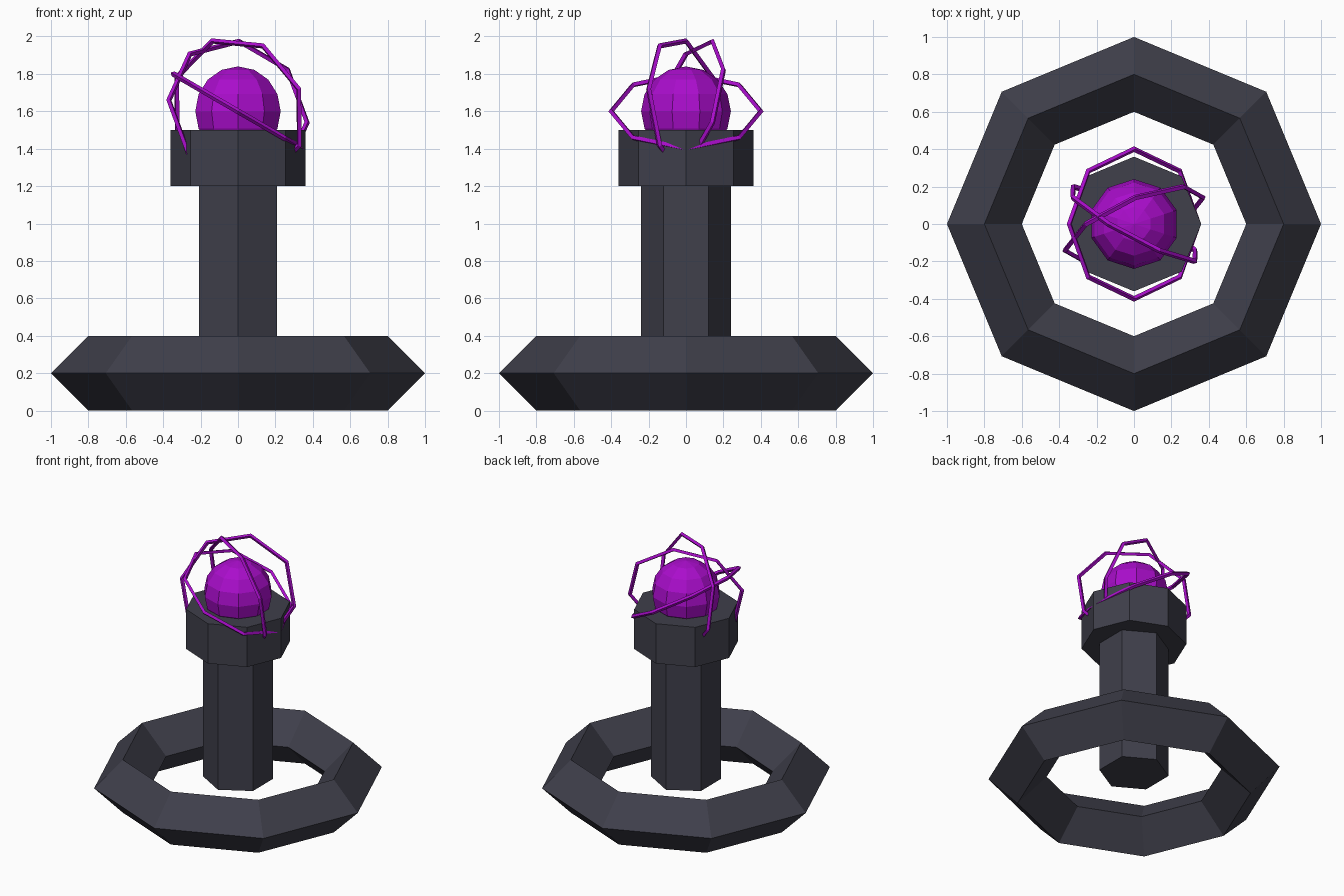
import bpy
from math import radians

if "Cube" in bpy.data.objects:
    bpy.data.objects.remove(bpy.data.objects["Cube"])


def material(name, color):
    m = bpy.data.materials.new(name)
    m.diffuse_color = color
    m.use_nodes = True
    m.node_tree.nodes["Principled BSDF"].inputs["Base Color"].default_value = m.diffuse_color
    return m


stone = material("dark_stone", (0.05, 0.05, 0.07, 1))
glow = material("purple_glow", (0.4, 0.004, 0.6, 1))


def finish(name, mat):
    ob = bpy.context.object
    ob.name = name
    ob.data.materials.append(mat)


def prism(name, sides, radius, z0, z1):
    bpy.ops.mesh.primitive_cylinder_add(vertices=sides, radius=radius, depth=z1 - z0,
                                        location=(0, 0, (z0 + z1) / 2))
    finish(name, stone)


def ring(name, mat, major, minor, z, rotation=(0, 0, 0)):
    bpy.ops.mesh.primitive_torus_add(major_segments=8, minor_segments=4,
                                     major_radius=major, minor_radius=minor,
                                     location=(0, 0, z), rotation=rotation)
    finish(name, mat)


# Floating base ring, hexagonal column and octagonal cap
ring("base_ring", stone, 0.8, 0.2, 0.2)
prism("column", 6, 0.24, 0.2, 1.2)
prism("cap", 8, 0.36, 1.2, 1.5)

# Orb half sunk in the cap
bpy.ops.mesh.primitive_uv_sphere_add(segments=10, ring_count=8, radius=0.24,
                                     location=(0, 0, 1.6))
finish("orb", glow)

# Three thin orbit rings, each tilted further than the last
for i in range(3):
    ring(f"orbit_ring_{i + 1}", glow, 0.4, 0.015, 1.6,
         (radians(60 * i), radians(30 + 20 * i), 0))
